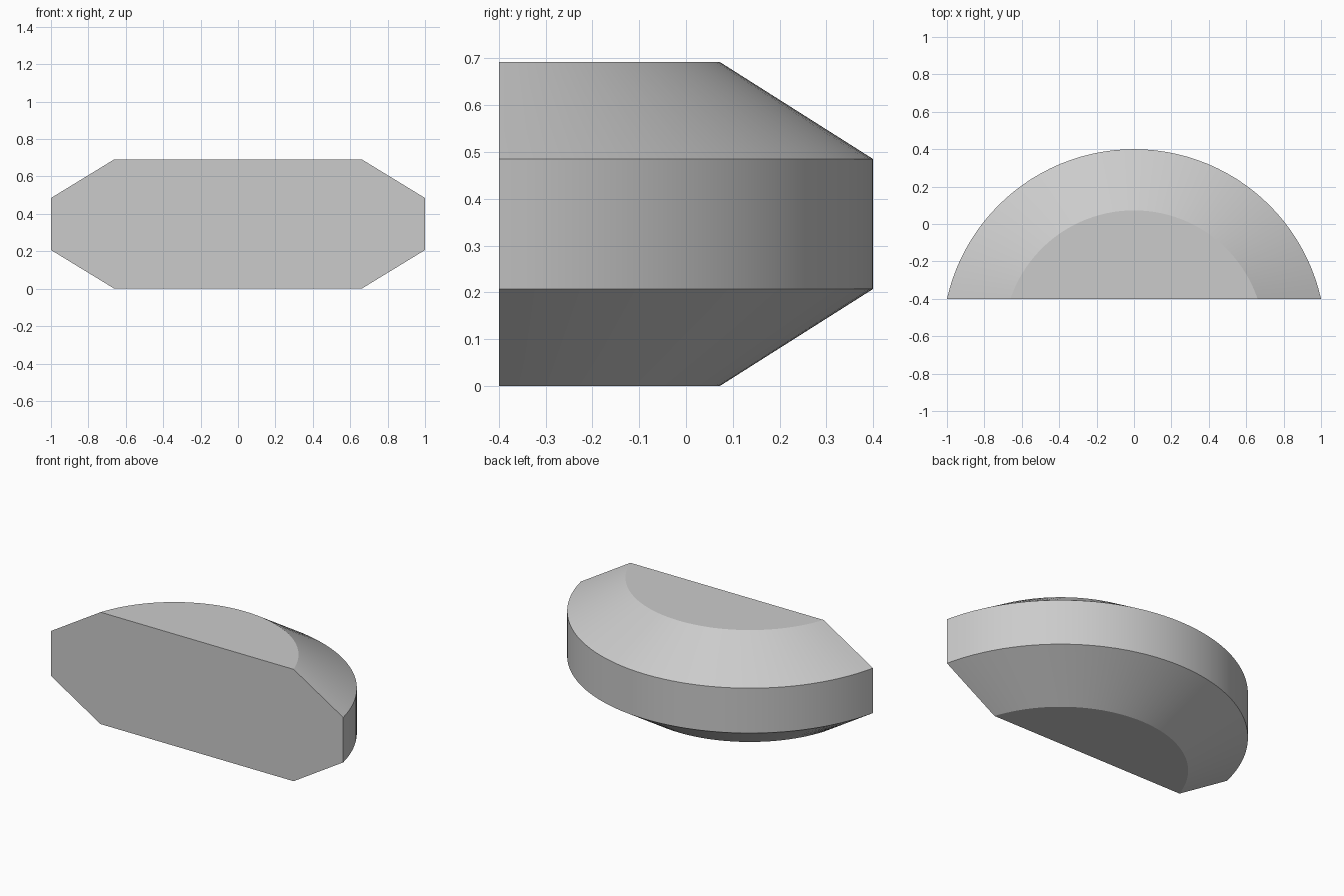
import bpy, bmesh, math

if "Cube" in bpy.data.objects:
    bpy.data.objects.remove(bpy.data.objects["Cube"], do_unlink=True)

# Plain grey material
grey = bpy.data.materials.new("light_grey")
grey.use_nodes = True
colour = (0.6, 0.6, 0.6, 1)
grey.diffuse_color = colour
grey.node_tree.nodes["Principled BSDF"].inputs["Base Color"].default_value = colour

CENTRE_Y, FRONT_Y, STEPS = -0.625, -0.4, 48
# Chamfered rim, as radius and height
RIM = [(0.698, 0), (1.025, 0.207), (1.025, 0.485), (0.698, 0.692)]


def arc(bm, radius, z):
    """Arc that starts and ends on the flat front."""
    start = math.asin((FRONT_Y - CENTRE_Y) / radius)
    angles = [start + (math.pi - 2 * start) * i / STEPS for i in range(STEPS + 1)]
    return [bm.verts.new((radius * math.cos(a), CENTRE_Y + radius * math.sin(a), z))
            for a in angles]


bm = bmesh.new()
rings = [arc(bm, r, z) for r, z in RIM]

# Curved side bands
for low, high in zip(rings, rings[1:]):
    for i in range(STEPS):
        bm.faces.new((low[i], low[i + 1], high[i + 1], high[i]))

# Flat bottom, top and front
bm.faces.new(rings[0])
bm.faces.new(rings[-1])
bm.faces.new([r[0] for r in rings] + [r[-1] for r in reversed(rings)])
bmesh.ops.recalc_face_normals(bm, faces=bm.faces)

mesh = bpy.data.meshes.new("chamfered_half_disc")
bm.to_mesh(mesh)
bm.free()
mesh.materials.append(grey)
body = bpy.data.objects.new("chamfered_half_disc", mesh)
bpy.context.collection.objects.link(body)

# Smooth bands with sharp rims
bpy.context.view_layer.objects.active = body
body.select_set(True)
bpy.ops.object.shade_smooth_by_angle(angle=math.radians(25))
